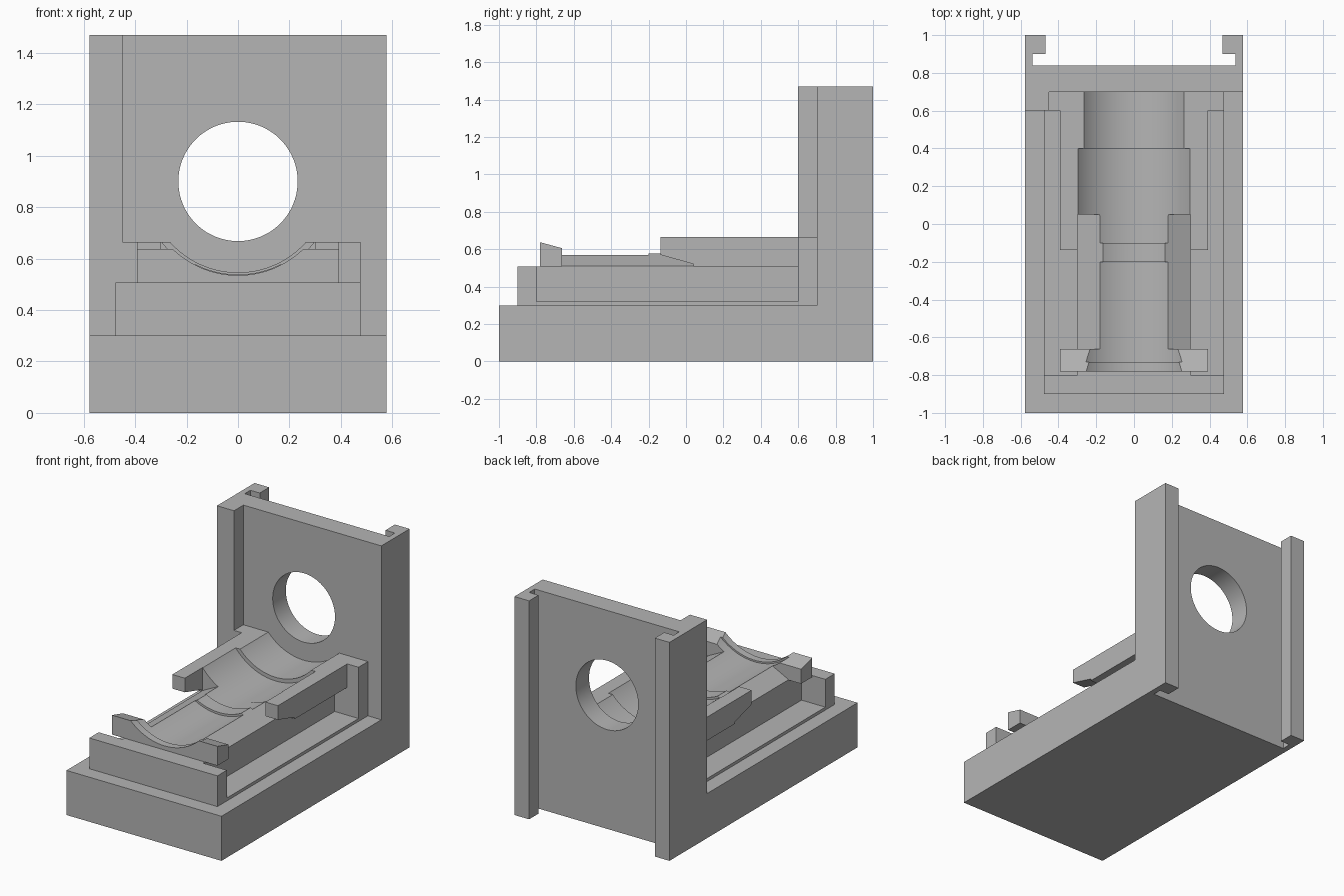
import bpy, bmesh, math

if "Cube" in bpy.data.objects:
    bpy.data.objects.remove(bpy.data.objects["Cube"])

grey = bpy.data.materials.new("plain grey")
grey.diffuse_color = (0.46, 0.46, 0.46, 1)
grey.use_nodes = True
grey.node_tree.nodes["Principled BSDF"].inputs["Base Color"].default_value = grey.diffuse_color


def finish(name, bm):
    bmesh.ops.recalc_face_normals(bm, faces=bm.faces)
    me = bpy.data.meshes.new(name)
    bm.to_mesh(me)
    bm.free()
    me.materials.append(grey)
    ob = bpy.data.objects.new(name, me)
    bpy.context.collection.objects.link(ob)
    return ob


def prism(name, pts, axis, a, b):
    """Extrude a 2D outline along an axis from a to b."""
    place = {"x": lambda p, t: (t, p[0], p[1]),
             "y": lambda p, t: (p[0], t, p[1]),
             "z": lambda p, t: (p[0], p[1], t)}[axis]
    bm = bmesh.new()
    lo = [bm.verts.new(place(p, a)) for p in pts]
    hi = [bm.verts.new(place(p, b)) for p in pts]
    bm.faces.new(lo)
    bm.faces.new(hi)
    n = len(pts)
    for i in range(n):
        j = (i + 1) % n
        bm.faces.new((lo[i], lo[j], hi[j], hi[i]))
    return finish(name, bm)


def box(name, x0, x1, y0, y1, z0, z1):
    return prism(name, [(x0, y0), (x1, y0), (x1, y1), (x0, y1)], "z", z0, z1)


def spindle(name, profile, n=96):
    """Turned solid around the bore axis; profile is (y, radius)."""
    bm = bmesh.new()
    rings = []
    for y, r in profile:
        rings.append([bm.verts.new((r * math.cos(2 * math.pi * (k + 0.5) / n), y,
                                    AXIS_Z + r * math.sin(2 * math.pi * (k + 0.5) / n)))
                      for k in range(n)])
    for p, q in zip(rings, rings[1:]):
        for k in range(n):
            m = (k + 1) % n
            bm.faces.new((p[k], p[m], q[m], q[k]))
    bm.faces.new(rings[0])
    bm.faces.new(rings[-1])
    ob = finish(name, bm)
    ob.hide_render = True
    return ob


def cut(ob, cutter):
    mod = ob.modifiers.new("cut", "BOOLEAN")
    mod.operation = "DIFFERENCE"
    mod.solver = "EXACT"
    mod.object = cutter
    bpy.ops.object.select_all(action="DESELECT")
    bpy.context.view_layer.objects.active = ob
    ob.select_set(True)
    bpy.ops.object.modifier_apply(modifier="cut")
    bpy.ops.object.shade_smooth_by_angle(angle=math.radians(20))


AXIS_Z = 0.9
W, H = 0.577, 1.47       # half width, full height
IN = 0.477               # half width of the raised tray

# Base slab
box("base", -W, W, -1, 0.7, 0, 0.3)

# Upright wall with the round opening
wall = box("back_wall", -W, W, 0.7, 0.84, 0, H)
box("wall_side_strip", -W, -0.45, 0.6, 0.7, 0.3, H)

# L-shaped slide rails on the back
for s, side in ((-1, "left"), (1, "right")):
    prism(side + "_rail", [(s * W, 0.84), (s * 0.538, 0.84), (s * 0.538, 0.9),
                           (s * 0.468, 0.9), (s * 0.468, 1), (s * W, 1)], "z", 0, H)

# Shallow tray with its front lip
box("tray_floor", -IN, IN, -0.8, 0.6, 0.3, 0.32)
box("tray_front_lip", -IN, IN, -0.9, -0.8, 0.3, 0.507)

# Central pedestal, sloped cradle, rear saddle and front clip
box("pedestal", -0.3, 0.3, -0.8, 0.6, 0.32, 0.507)
cradle = prism("cradle", [(-0.3, 0.507), (0.3, 0.507), (0.3, 0.51), (0, 0.66), (-0.3, 0.51)],
               "y", -0.67, 0.05)
saddle = prism("rear_saddle", [(-0.393, 0.05), (0.393, 0.05), (0.393, 0.6), (IN, 0.6),
                               (IN, 0.7), (-IN, 0.7), (-IN, 0.6), (-0.393, 0.6)],
               "z", 0.507, 0.665)
box("rear_block", -IN, IN, 0.6, 0.7, 0.3, 0.507)
clip = prism("front_clip", [(-0.78, 0.507), (-0.663, 0.507), (-0.663, 0.605), (-0.78, 0.637)],
             "x", -0.393, 0.393)

# Free fingers reaching forward from the saddle
for s, side in ((-1, "left"), (1, "right")):
    prism(side + "_finger", [(-0.137, 0.57), (0.04, 0.52), (0.04, 0.507), (0.05, 0.507),
                             (0.05, 0.665), (-0.137, 0.665)], "x", s * 0.3, s * 0.393)

# Stepped trough and wall opening
trough = spindle("trough_cutter", [
    (-0.85, 0.365), (-0.73, 0.365), (-0.73, 0.376), (-0.2, 0.376), (-0.2, 0.362),
    (-0.1, 0.362), (-0.1, 0.376), (0.045, 0.376), (0.045, 0.379), (0.4, 0.379),
    (0.4, 0.354), (0.75, 0.354)])
bore = spindle("bore_cutter", [(0.6, 0.232), (0.95, 0.232)])
for part in (cradle, saddle, clip):
    cut(part, trough)
cut(wall, bore)
for helper in (trough, bore):
    bpy.data.objects.remove(helper)
